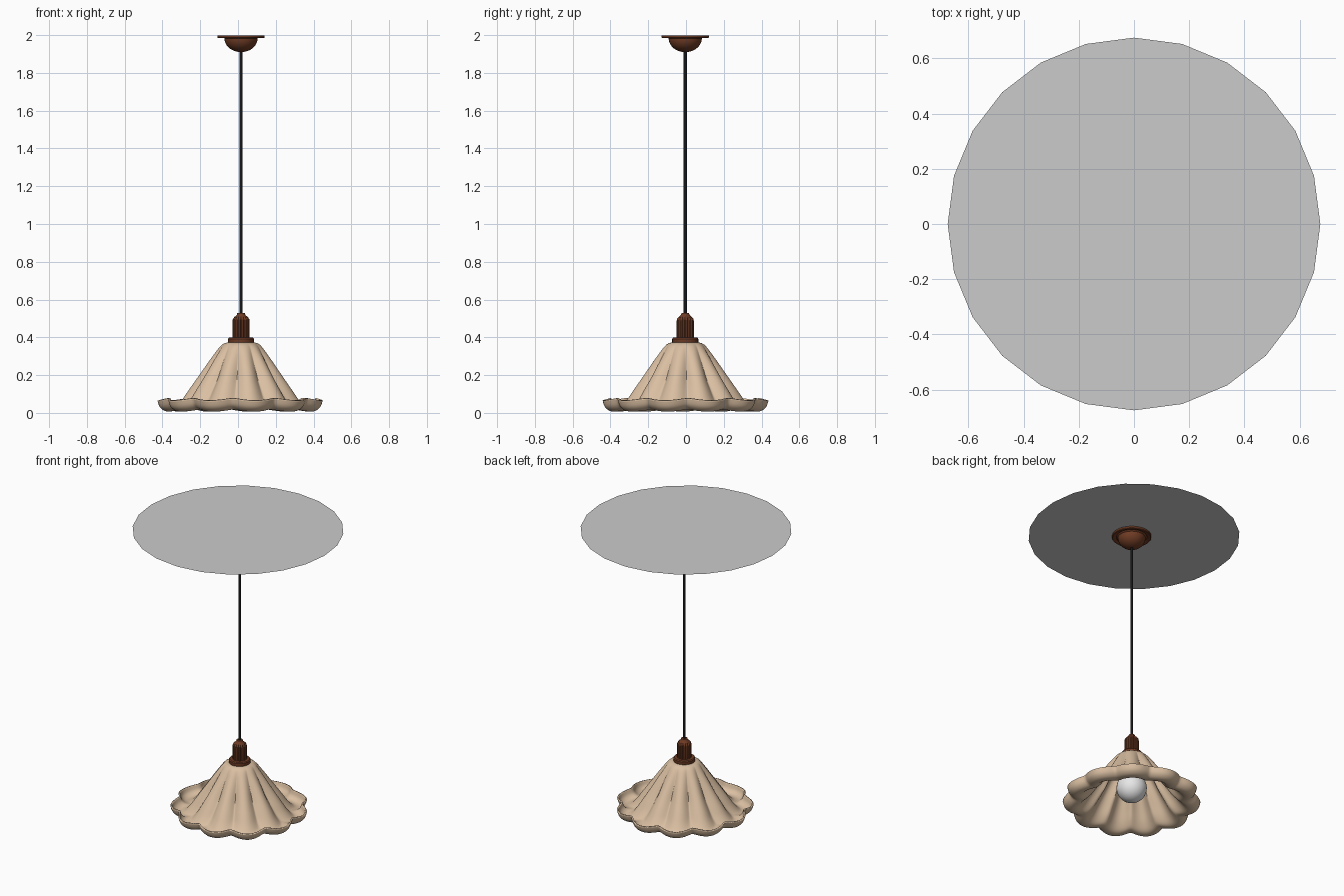
import bpy, bmesh, math

if "Cube" in bpy.data.objects:
    bpy.data.objects.remove(bpy.data.objects["Cube"])

CX, CY = 0.016, -0.004      # lamp axis


def material(name, rgb):
    m = bpy.data.materials.new(name)
    m.diffuse_color = (*rgb, 1)
    m.use_nodes = True
    m.node_tree.nodes["Principled BSDF"].inputs["Base Color"].default_value = m.diffuse_color
    return m


CREAM = material("warm cream", (0.70, 0.52, 0.36))
BRONZE = material("dark bronze", (0.16, 0.045, 0.018))
BLACK = material("black cable", (0.008, 0.008, 0.01))
WHITE = material("bulb white", (0.8, 0.8, 0.8))
GREY = material("ceiling grey", (0.6, 0.6, 0.6))


def lathe(name, profile, mat, segs=48, shape=None, angle=35):
    """Revolve (r, z) points about the lamp axis; shape(r, z, a) may modulate them."""
    bm = bmesh.new()
    rings = []
    for r, z in profile:
        if r == 0:
            rings.append([bm.verts.new((0, 0, z))] * segs)
            continue
        ring = []
        for i in range(segs):
            a = 2 * math.pi * i / segs
            rr, zz = shape(r, z, a) if shape else (r, z)
            ring.append(bm.verts.new((rr * math.cos(a), rr * math.sin(a), zz)))
        rings.append(ring)
    for lo, hi in zip(rings, rings[1:]):
        for i in range(segs):
            j = (i + 1) % segs
            quad = list(dict.fromkeys((lo[i], lo[j], hi[j], hi[i])))
            bm.faces.new(quad)
    bmesh.ops.recalc_face_normals(bm, faces=bm.faces)
    me = bpy.data.meshes.new(name)
    bm.to_mesh(me)
    bm.free()
    me.materials.append(mat)
    ob = bpy.data.objects.new(name, me)
    ob.location = (CX, CY, 0)
    bpy.context.collection.objects.link(ob)
    bpy.ops.object.select_all(action='DESELECT')
    ob.select_set(True)
    bpy.context.view_layer.objects.active = ob
    bpy.ops.object.shade_smooth_by_angle(angle=math.radians(angle))
    return ob


def smooth_curve(pts, n=4):
    """Catmull-Rom refinement of a profile."""
    p = [pts[0]] + pts + [pts[-1]]
    out = []
    for k in range(1, len(p) - 2):
        for s in range(n):
            t = s / n
            out.append(tuple(0.5 * (2 * b + (c - a) * t + (2 * a - 5 * b + 4 * c - d) * t * t
                                    + (3 * b - a - 3 * c + d) * t ** 3)
                             for a, b, c, d in zip(p[k - 1], p[k], p[k + 1], p[k + 2])))
    return out + [pts[-1]]


# Petal shade: eleven lobes meeting in inward creases, with an upturned rim
LOBES, CREASE = 11, math.radians(2)


def petal(r, z, a):
    s = math.sin(LOBES * (a - CREASE) / 2)
    valley = 1 - min(1, math.sqrt(s * s * 0.98 + 0.02))
    t = min(1, max(0, (r - 0.09) / 0.14))
    rim = max(0, (r - 0.30) / 0.14)
    return r - valley * 0.045 * t, z + valley * 0.014 * min(1, rim * 2)


shade_profile = smooth_curve([(0.06, 0.368), (0.098, 0.357), (0.15, 0.292), (0.21, 0.207),
                              (0.27, 0.122), (0.315, 0.058), (0.355, 0.018), (0.395, 0.013),
                              (0.425, 0.032), (0.438, 0.066)])
shade = lathe("petal_shade", shade_profile, CREAM, segs=LOBES * 16, shape=petal, angle=50)
solid = shade.modifiers.new("thickness", 'SOLIDIFY')
solid.thickness = 0.010
solid.offset = 0

# Bulb with neck
bulb = [(0, 0.043)]
bulb += [(0.097 * math.sin(t), 0.14 - 0.097 * math.cos(t))
         for t in [math.pi * k / 20 for k in range(1, 17)]]
bulb += [(0.042, 0.235), (0.035, 0.26), (0.033, 0.36), (0, 0.36)]
lathe("bulb", bulb, WHITE, segs=32)

# Collar and fluted lamp holder
lathe("collar", [(0, 0.362), (0.066, 0.362), (0.069, 0.367), (0.069, 0.392),
                 (0.064, 0.398), (0, 0.398)], BRONZE)
FLUTES = 16


def flute(r, z, a):
    cut = 0.5 + 0.5 * math.cos(FLUTES * a)
    return (r - 0.006 * cut ** 3, z) if r > 0.042 else (r, z)


lathe("fluted_socket", [(0, 0.395), (0.046, 0.395), (0.046, 0.488), (0.0435, 0.498),
                        (0.036, 0.507), (0.023, 0.518), (0.020, 0.529), (0, 0.531)],
      BRONZE, segs=FLUTES * 8, shape=flute)

# Cable
lathe("cable", [(0, 0.52), (0.0085, 0.52), (0.0085, 1.92), (0, 1.92)], BLACK, segs=16)

# Ceiling canopy: stepped plate with a dome
dome = [(0, 1.91)] + [(0.088 * math.sin(t), 1.983 - 0.073 * math.cos(t))
                      for t in [math.pi / 2 * k / 10 for k in range(1, 11)]]
lathe("ceiling_canopy", dome + [(0.098, 1.990), (0.110, 1.984), (0.122, 1.984),
                                (0.125, 1.988), (0.125, 1.999), (0, 1.999)], BRONZE)

# Flat ceiling disc with 24 sides
bpy.ops.mesh.primitive_circle_add(vertices=24, radius=0.675, fill_type='NGON', location=(0, 0, 2),
                                  rotation=(0, 0, 0))
disc = bpy.context.object
disc.name = "ceiling_disc"
disc.data.materials.append(GREY)
